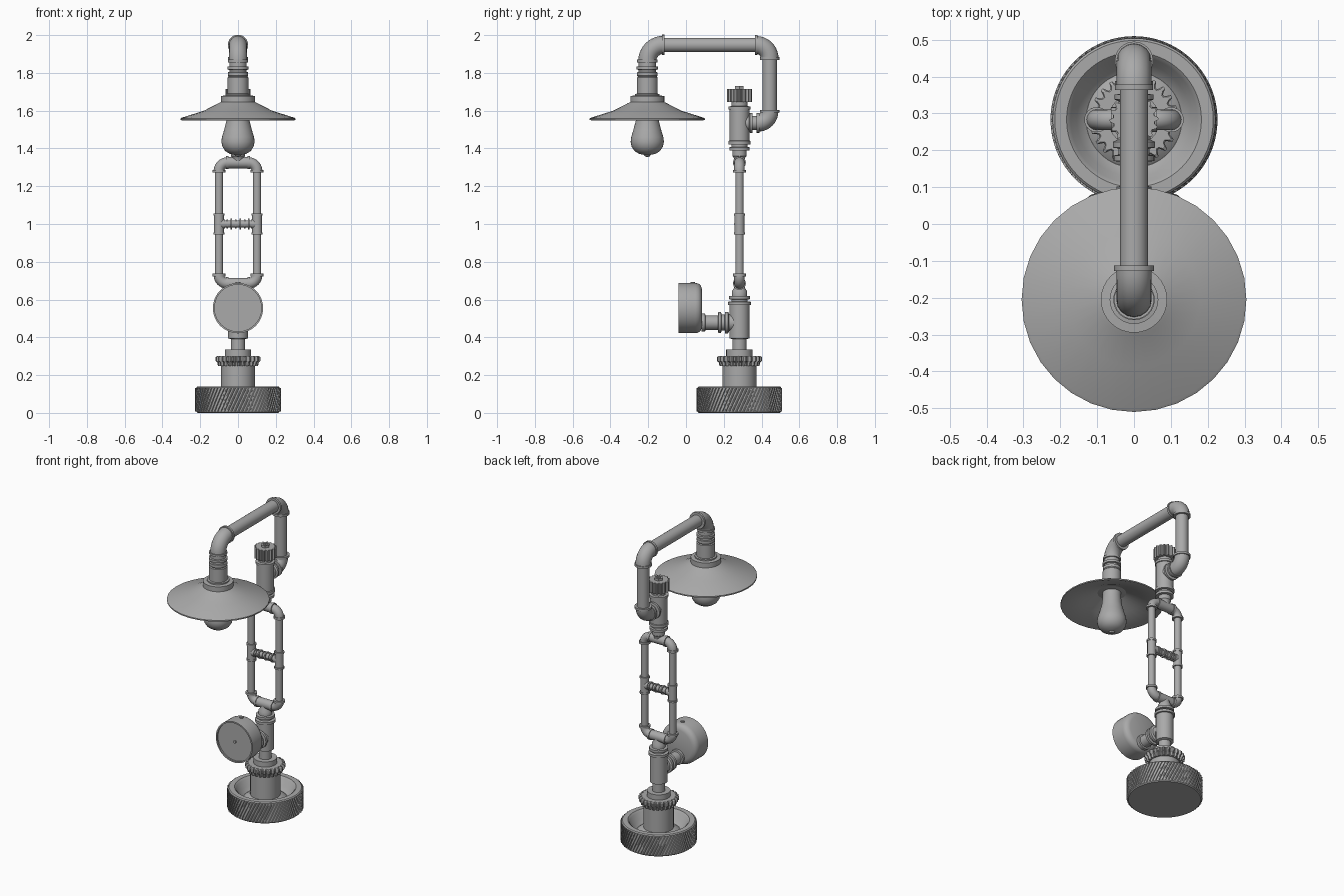
import bpy, bmesh, math
from mathutils import Vector

cube = bpy.data.objects.get("Cube")
if cube:
    bpy.data.objects.remove(cube, do_unlink=True)

metal = bpy.data.materials.new("grey metal")
metal.use_nodes = True
GREY = (0.4, 0.4, 0.4, 1)
metal.diffuse_color = GREY
metal.node_tree.nodes["Principled BSDF"].inputs["Base Color"].default_value = GREY

X, Y, Z = Vector((1, 0, 0)), Vector((0, 1, 0)), Vector((0, 0, 1))
COL = 0.283       # depth of the upright column
LAMP = -0.205     # depth of the lamp head


def finish(obj, angle=35):
    obj.data.materials.clear()
    obj.data.materials.append(metal)
    bpy.ops.object.select_all(action='DESELECT')
    obj.select_set(True)
    bpy.context.view_layer.objects.active = obj
    bpy.ops.object.shade_smooth_by_angle(angle=math.radians(angle))
    return obj


def from_bmesh(name, bm):
    bmesh.ops.remove_doubles(bm, verts=bm.verts, dist=1e-5)
    bmesh.ops.recalc_face_normals(bm, faces=bm.faces)
    mesh = bpy.data.meshes.new(name)
    bm.to_mesh(mesh)
    bm.free()
    obj = bpy.data.objects.new(name, mesh)
    bpy.context.collection.objects.link(obj)
    return obj


def lathe(name, profile, loc, axis=Z, seg=32):
    """Revolve (radius, height) points about an axis through loc."""
    bm = bmesh.new()
    verts = [bm.verts.new((r, 0, h)) for r, h in profile]
    edges = [bm.edges.new(pair) for pair in zip(verts, verts[1:])]
    bmesh.ops.spin(bm, geom=verts + edges, cent=(0, 0, 0), axis=(0, 0, 1),
                   angle=math.tau, steps=seg, use_duplicate=False)
    turn = Z.rotation_difference(axis).to_matrix()
    bmesh.ops.transform(bm, matrix=turn.to_4x4(), verts=bm.verts)
    bmesh.ops.translate(bm, vec=loc, verts=bm.verts)
    return finish(from_bmesh(name, bm))


def rod(name, loc, axis, r, length, seg=24):
    return lathe(name, [(0, 0), (r, 0), (r, length), (0, length)], loc, axis, seg)


def band(name, center, axis, r, width):
    return rod(name, Vector(center) - axis * width / 2, axis, r, width)


def gear(name, loc, teeth, layers):
    """Toothed ring; each layer is (height, valley radius, tooth radius, twist)."""
    bm = bmesh.new()
    rings = []
    for h, r_in, r_out, twist in layers:
        ring = []
        for i in range(teeth * 4):
            r = r_out if i % 4 < 2 else r_in
            a = math.tau * (i / 4 + twist) / teeth
            ring.append(bm.verts.new((r * math.cos(a), r * math.sin(a), h)))
        rings.append(ring)
    for low, high in zip(rings, rings[1:]):
        for i in range(len(low)):
            j = (i + 1) % len(low)
            bm.faces.new((low[i], low[j], high[j], high[i]))
    bm.faces.new(rings[0])
    bm.faces.new(rings[-1])
    bmesh.ops.translate(bm, vec=loc, verts=bm.verts)
    return finish(from_bmesh(name, bm), 25)


def elbow(name, corner, a, b, bend, r, lip):
    """Quarter bend joining directions a and b, with a lip at both ends."""
    corner = Vector(corner)
    center = corner + bend * (a + b)
    curve = bpy.data.curves.new(name, 'CURVE')
    curve.dimensions = '3D'
    curve.bevel_depth, curve.bevel_resolution = r, 6
    curve.use_fill_caps = True
    spline = curve.splines.new('POLY')
    steps = 10
    spline.points.add(steps)
    for i, p in enumerate(spline.points):
        t = math.pi / 2 * i / steps
        p.co = (*(center - bend * (b * math.cos(t) + a * math.sin(t))), 1)
    obj = bpy.data.objects.new(name, curve)
    bpy.context.collection.objects.link(obj)
    bpy.ops.object.select_all(action='DESELECT')
    obj.select_set(True)
    bpy.context.view_layer.objects.active = obj
    bpy.ops.object.convert(target='MESH')
    finish(bpy.context.view_layer.objects.active)
    for d in (a, b):
        band(name + "_lip", corner + d * bend, d, lip, 0.014)


# Base: dished wheel with a knurled rim
lathe("base_dish", [(0, 0), (0.215, 0), (0.221, 0.006), (0.221, 0.134), (0.215, 0.14),
                    (0.183, 0.14), (0.172, 0.13), (0.155, 0.09), (0.13, 0.07), (0, 0.07)],
      (0, COL, 0), seg=64)
lathe("base_core_flange", [(0.13, 0.07), (0.105, 0.09), (0.09, 0.095)], (0, COL, 0))
for row in range(6):
    h = 0.008 + row * 0.0208
    bm_twist = row * 0.5
    for_ring = [(h, 0.216, 0.2265, bm_twist), (h + 0.0208, 0.216, 0.2265, bm_twist + 0.5)]
    # open bands keep the dish clear of cap faces
    ring = gear("base_knurl", (0, COL, 0), 72, for_ring)
    bm = bmesh.new()
    bm.from_mesh(ring.data)
    bmesh.ops.delete(bm, geom=[f for f in bm.faces if len(f.verts) > 4], context='FACES')
    bm.to_mesh(ring.data)
    bm.free()

# Lower column with toothed collar and tee body
lathe("lower_column", [(0, 0.06), (0.09, 0.06), (0.09, 0.25), (0.07, 0.25), (0.07, 0.335),
                       (0.038, 0.335), (0.038, 0.39), (0.053, 0.395), (0.053, 0.57),
                       (0.061, 0.572), (0.061, 0.588), (0.042, 0.59), (0.042, 0.6),
                       (0.056, 0.602), (0.056, 0.618), (0.04, 0.62), (0.04, 0.645),
                       (0.03, 0.66), (0.028, 0.685), (0, 0.685)], (0, COL, 0))
gear("toothed_collar", (0, COL, 0), 24, [(0.248, 0.096, 0.106, 0), (0.268, 0.098, 0.11, 0),
                                         (0.275, 0.104, 0.12, 0), (0.295, 0.104, 0.12, 0),
                                         (0.301, 0.1, 0.11, 0)])

# Gauge and its branch pipe
lathe("gauge_branch", [(0, 0), (0.045, 0), (0.045, 0.055), (0.057, 0.06), (0.057, 0.076),
                       (0.042, 0.078), (0.042, 0.095), (0.055, 0.097), (0.055, 0.112),
                       (0.038, 0.114), (0.038, 0.18), (0.048, 0.182), (0.048, 0.202), (0, 0.202)],
      (0, COL, 0.478), -Y)
lathe("gauge_case", [(0, 0), (0.1, 0), (0.12, 0.007), (0.13, 0.02), (0.133, 0.035),
                     (0.133, 0.125), (0.124, 0.125), (0.124, 0.115), (0, 0.115)],
      (0, 0.085, 0.555), -Y, 40)
rod("gauge_pin", (0, -0.025, 0.555), -Y, 0.009, 0.012, 12)
rod("gauge_top_screw", (0, 0.035, 0.68), Z, 0.012, 0.014, 12)

# Rectangular pipe loop
LOW, HIGH, SIDE = 0.685, 1.325, 0.101
for z, up in ((LOW, Z), (HIGH, -Z)):
    rod("loop_cross_pipe", (-0.06, COL, z), X, 0.03, 0.12)
    for s in (-1, 1):
        elbow("loop_elbow", (s * SIDE, COL, z), up, X * -s, 0.045, 0.028, 0.034)
for s in (-1, 1):
    rod("loop_side_pipe", (s * SIDE, COL, LOW + 0.04), Z, 0.022, HIGH - LOW - 0.08)
    rod("loop_side_tee", (s * SIDE, COL, 0.945), Z, 0.026, 0.11)
    for z in (0.95, 1.05):
        band("loop_tee_lip", (s * SIDE, COL, z), Z, 0.03, 0.012)
    band("loop_tee_branch", (s * 0.083, COL, 1), X, 0.025, 0.03)
rod("rung_pipe", (-0.09, COL, 1), X, 0.019, 0.18)
for i in range(6):
    band("rung_ring", ((i - 2.5) * 0.023, COL, 1), X, 0.028 if i % 2 else 0.025, 0.008)

# Upper column, tee body and valve knob
lathe("upper_column", [(0, 1.325), (0.028, 1.325), (0.03, 1.35), (0.038, 1.36), (0.038, 1.388),
                       (0.054, 1.39), (0.054, 1.406), (0.042, 1.408), (0.042, 1.42),
                       (0.058, 1.422), (0.058, 1.44), (0.053, 1.442), (0.053, 1.605),
                       (0.058, 1.607), (0.058, 1.622), (0.042, 1.624), (0.042, 1.66), (0, 1.66)],
      (0, COL, 0))
gear("valve_knob", (0, COL, 0), 16, [(1.645, 0.056, 0.066, 0), (1.716, 0.056, 0.066, 0)])
lathe("knob_nut", [(0, 1.71), (0.026, 1.71), (0.026, 1.73), (0.014, 1.73), (0.014, 1.718),
                   (0, 1.718)], (0, COL, 0), seg=6)

# Gooseneck
lathe("neck_branch", [(0, 0), (0.042, 0), (0.042, 0.05), (0.053, 0.055), (0.053, 0.068),
                      (0.037, 0.07), (0.037, 0.1), (0, 0.1)], (0, COL, 1.535), Y)
BACK, TOP = 0.443, 1.948
elbow("neck_low_elbow", (0, BACK, 1.535), -Y, Z, 0.062, 0.046, 0.052)
rod("neck_riser", (0, BACK, 1.59), Z, 0.038, 0.3)
elbow("neck_back_elbow", (0, BACK, TOP), -Z, -Y, 0.072, 0.047, 0.052)
rod("neck_top_pipe", (0, LAMP + 0.06, TOP), Y, 0.038, BACK - LAMP - 0.12)
elbow("neck_front_elbow", (0, LAMP, TOP), Y, -Z, 0.085, 0.048, 0.054)

# Lamp head: socket, shade and bulb
lathe("lamp_socket", [(0, 1.88), (0.046, 1.88), (0.046, 1.835), (0.056, 1.833), (0.056, 1.818),
                      (0.046, 1.816), (0.046, 1.805), (0.054, 1.803), (0.054, 1.785),
                      (0.05, 1.78), (0.055, 1.775), (0.055, 1.69), (0.066, 1.688),
                      (0.066, 1.68), (0.09, 1.678), (0.09, 1.635), (0.055, 1.63),
                      (0.055, 1.57), (0, 1.57)], (0, LAMP, 0))
lathe("lamp_shade", [(0.085, 1.648), (0.1, 1.641), (0.18, 1.6), (0.297, 1.563), (0.305, 1.558),
                     (0.305, 1.55), (0.296, 1.549), (0.178, 1.59), (0.085, 1.632)], (0, LAMP, 0))
lathe("light_bulb", [(0, 1.6), (0.055, 1.6), (0.06, 1.55), (0.073, 1.5), (0.085, 1.46),
                     (0.088, 1.435), (0.083, 1.41), (0.068, 1.387), (0.045, 1.372),
                     (0.018, 1.366), (0.012, 1.357), (0, 1.355)], (0, LAMP, 0))
